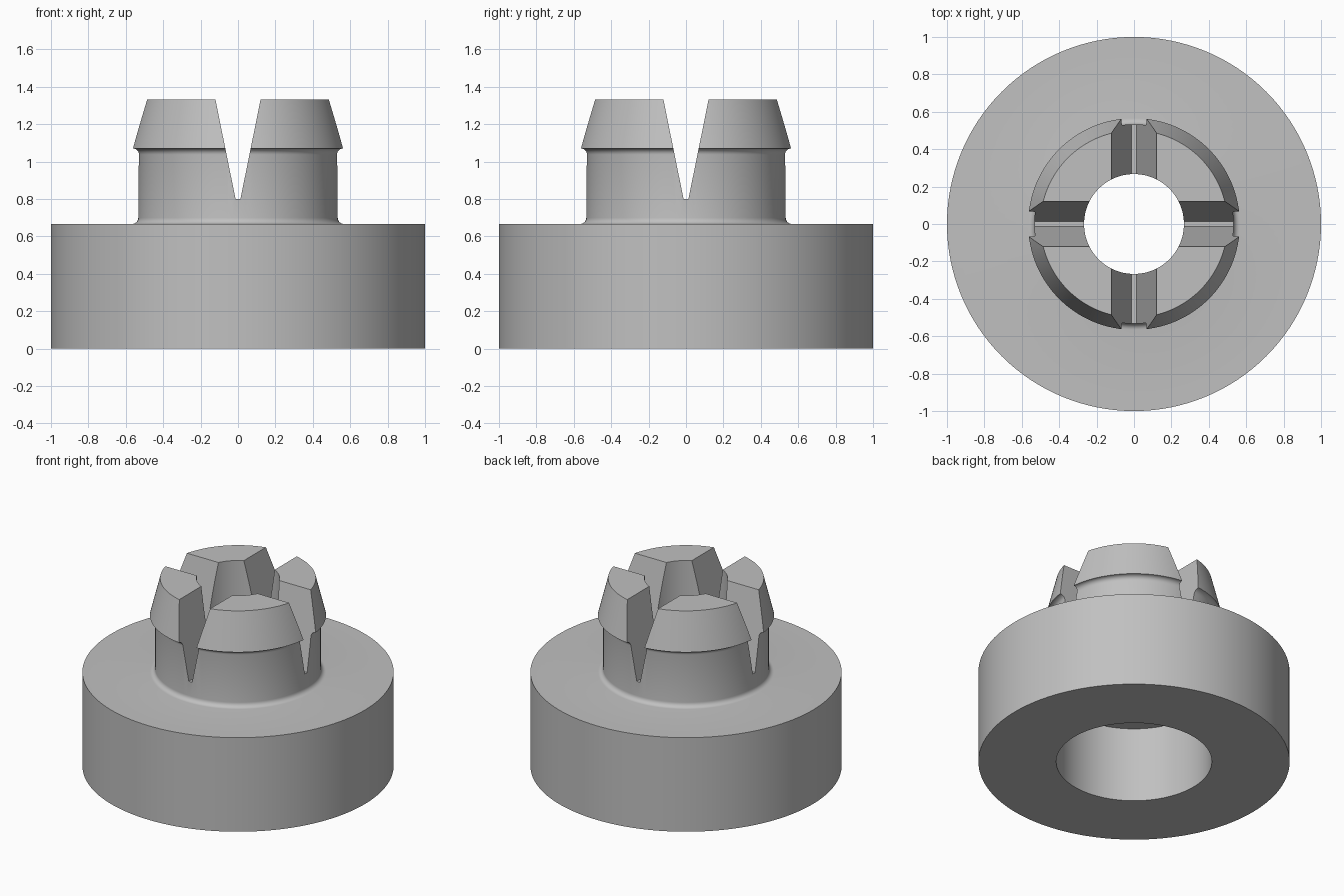
import bpy
import bmesh
import math

old = bpy.data.objects.get("Cube")
if old:
    bpy.data.objects.remove(old, do_unlink=True)

SEGMENTS = 128
BASE_TOP, TIP = 0.667, 1.333
POST_R, BORE_R, FILLET = 0.533, 0.267, 0.033
LIP_Z = 1.07

grey = bpy.data.materials.new("plain grey")
grey.use_nodes = True
colour = (0.53, 0.53, 0.53, 1)
grey.diffuse_color = colour
grey.node_tree.nodes["Principled BSDF"].inputs["Base Color"].default_value = colour


def make_object(name, bm):
    bmesh.ops.recalc_face_normals(bm, faces=bm.faces)
    mesh = bpy.data.meshes.new(name)
    bm.to_mesh(mesh)
    bm.free()
    mesh.materials.append(grey)
    obj = bpy.data.objects.new(name, mesh)
    bpy.context.collection.objects.link(obj)
    return obj


def fillet(cx, cz, start, end, steps=6):
    """Points on a small arc, angles in degrees."""
    angles = [math.radians(start + (end - start) * i / steps) for i in range(steps + 1)]
    return [(cx + FILLET * math.cos(a), cz + FILLET * math.sin(a)) for a in angles]


def revolve(name, profile):
    """Turn a closed (radius, height) profile about the z axis."""
    bm = bmesh.new()
    verts = [bm.verts.new((r, 0, z)) for r, z in profile]
    edges = [bm.edges.new((verts[i - 1], verts[i])) for i in range(len(verts))]
    bmesh.ops.spin(bm, geom=verts + edges, axis=(0, 0, 1), cent=(0, 0, 0),
                   angle=math.tau, steps=SEGMENTS, use_merge=True)
    bmesh.ops.remove_doubles(bm, verts=bm.verts, dist=1e-5)
    return make_object(name, bm)


def slot_cutter(name, turn):
    """Tapered prism running right across the post."""
    bm = bmesh.new()
    floor_z, top_z = 0.8, 1.4
    slope = (0.121 - 0.013) / (TIP - floor_z)
    wide = 0.013 + slope * (top_z - floor_z)
    outline = [(-0.013, floor_z), (0.013, floor_z), (wide, top_z), (-wide, top_z)]
    face = bm.faces.new([bm.verts.new((x, -0.8, z)) for x, z in outline])
    ext = bmesh.ops.extrude_face_region(bm, geom=[face])
    moved = [v for v in ext["geom"] if isinstance(v, bmesh.types.BMVert)]
    bmesh.ops.translate(bm, verts=moved, vec=(0, 1.6, 0))
    obj = make_object(name, bm)
    obj.rotation_euler.z = turn
    obj.hide_render = True
    return obj


# Base disc with counterbore, hollow post and tapered snap lip in one section
profile = [(0.5, 0), (1, 0), (1, BASE_TOP)]
profile += fillet(POST_R + FILLET, BASE_TOP + FILLET, 270, 180)
profile += fillet(POST_R + FILLET, LIP_Z - FILLET, 180, 90)
profile += [(0.5, TIP), (BORE_R, TIP), (BORE_R, 0.533), (0.5, 0.533)]
body = revolve("snap_bushing", profile)

# Two crossing slots split the post into four fingers
bpy.ops.object.select_all(action="DESELECT")
bpy.context.view_layer.objects.active = body
body.select_set(True)
for name, turn in (("slot_front_back", 0), ("slot_left_right", math.pi / 2)):
    cutter = slot_cutter(name, turn)
    bpy.context.view_layer.update()
    mod = body.modifiers.new(name, "BOOLEAN")
    mod.operation = "DIFFERENCE"
    mod.solver = "EXACT"
    mod.object = cutter
    bpy.ops.object.modifier_apply(modifier=mod.name)
    bpy.data.objects.remove(cutter, do_unlink=True)

bpy.ops.object.shade_smooth_by_angle(angle=math.radians(25))
